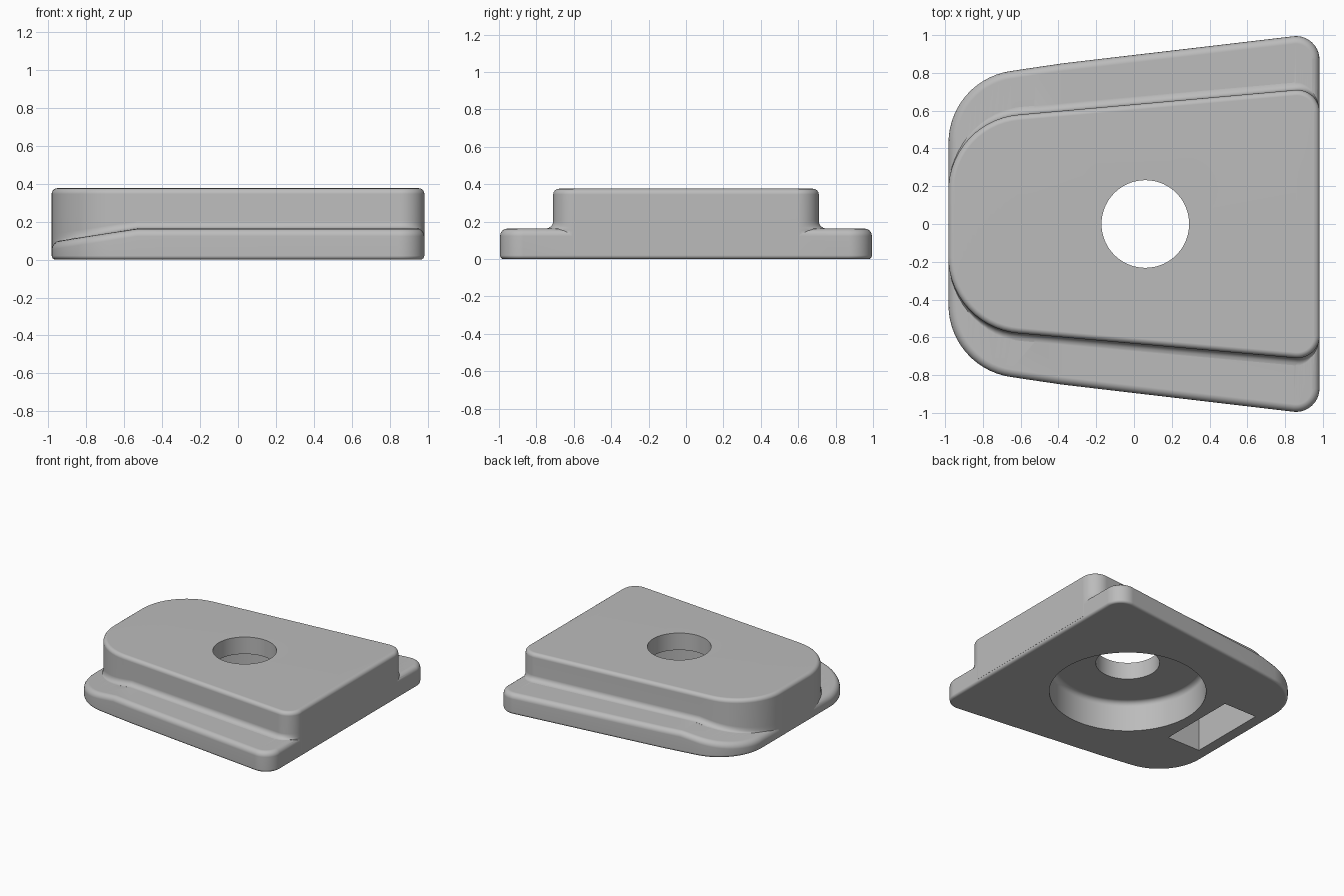
import bpy
import bmesh
import math
from mathutils import Vector

default = bpy.data.objects.get("Cube")
if default:
    bpy.data.objects.remove(default)

grey = bpy.data.materials.new("light_grey")
grey.use_nodes = True
grey.diffuse_color = (0.5, 0.5, 0.5, 1)
grey.node_tree.nodes["Principled BSDF"].inputs["Base Color"].default_value = (0.5, 0.5, 0.5, 1)

END = 0.982
STEPS = 4


def flange_top(x):
    return 0.163 - 0.155 * max(0, -0.53 - x)


def half_outline(corners):
    """Half plan from (x, y, tangent length); a zero length is a plain point."""
    pts = [Vector(c[:2]) for c in corners]
    path = [Vector((pts[0].x, 0))] + pts + [Vector((pts[-1].x, 0))]
    out = []
    for i, c in enumerate(corners):
        p = path[i + 1]
        if c[2] == 0:
            out.append(p)
            continue
        da, db = (path[i] - p).normalized(), (path[i + 2] - p).normalized()
        a, b = p + da * c[2], p + db * c[2]
        w = math.sin(da.angle(db) / 2)
        for k in range(15):
            t = k / 14
            u, v, s = (1 - t) ** 2, 2 * t * (1 - t) * w, t * t
            out.append((a * u + p * v + b * s) / (u + v + s))
    return out


def plan_normals(half):
    result = []
    for i in range(len(half)):
        if i in (0, len(half) - 1):
            result.append(Vector((-1 if i == 0 else 1, 0)))
        else:
            t = (half[i + 1] - half[i - 1]).normalized()
            result.append(Vector((-t.y, t.x)))
    return result


def make_object(name, bm):
    bmesh.ops.recalc_face_normals(bm, faces=bm.faces)
    mesh = bpy.data.meshes.new(name)
    bm.to_mesh(mesh)
    bm.free()
    mesh.materials.append(grey)
    obj = bpy.data.objects.new(name, mesh)
    bpy.context.collection.objects.link(obj)
    return obj


def loft(name, half, levels):
    """Stack symmetric rings; each level is (inset, sideways flare, height rule)."""
    bm = bmesh.new()
    normals = plan_normals(half)
    rings = []
    for inset, flare, height in levels:
        side = []
        for p, n in zip(half, normals):
            q = p - n * inset
            side.append((q.x, q.y + flare * n.y * abs(n.y), height(q.x)))
        ring = side + [(x, -y, z) for x, y, z in reversed(side)]
        rings.append([bm.verts.new(v) for v in ring])
    n = len(rings[0])
    for a, b in zip(rings, rings[1:]):
        for i in range(n):
            j = (i + 1) % n
            bm.faces.new((a[i], a[j], b[j], b[i]))
    # Caps in strips across the width, so the top can slope
    for ring in (rings[0], rings[-1]):
        for i in range(n // 2 - 1):
            bm.faces.new((ring[i], ring[i + 1], ring[n - 2 - i], ring[n - 1 - i]))
    return make_object(name, bm)


def quarter(r):
    for k in range(STEPS + 1):
        a = math.pi / 2 * k / STEPS
        yield r * (1 - math.sin(a)), r * (1 - math.cos(a))


# Flange with a sloping nose and rounded rims
flange_half = half_outline([(-END, 0.76, 0.33), (-0.53, 0.828, 0),
                            (-0.38, 0.85, 0), (END, 1.01, 0.14)])
levels = [(d, 0, lambda x, z=z: z) for d, z in quarter(0.02)]
levels += [(d, 0, lambda x, z=z: flange_top(x) - z) for d, z in reversed(list(quarter(0.04)))]
flange = loft("flange", flange_half, levels)

# Raised body with a fillet at its foot and a rounded top rim
body_half = half_outline([(-END - 0.001, 0.545, 0.37), (-0.53, 0.586, 0),
                          (END + 0.001, 0.721, 0.13)])
foot = 0.04
levels = [(0, 0, lambda x: 0.025), (0, foot, lambda x: flange_top(x) - 0.01)]
levels += [(0, d, lambda x, z=z: flange_top(x) + z) for d, z in quarter(foot)]
levels += [(d, 0, lambda x, z=z: 0.376 - z) for d, z in reversed(list(quarter(0.03)))]
body = loft("raised_body", body_half, levels)

# Stepped bore cutter: wide recess below, narrow hole above
profile = [(0, -0.1), (0.57, -0.1), (0.57, 0.2)]
for k in range(1, 6):
    a = math.pi / 2 * k / 5
    profile.append((0.53 + 0.04 * math.cos(a), 0.2 + 0.04 * math.sin(a)))
profile += [(0.232, 0.24), (0.232, 0.5), (0, 0.5)]
bm = bmesh.new()
verts = [bm.verts.new((r + 0.06, 0, z)) for r, z in profile]
edges = [bm.edges.new(pair) for pair in zip(verts, verts[1:])]
bmesh.ops.spin(bm, geom=verts + edges, cent=(0.06, 0, 0), axis=(0, 0, 1),
               angle=math.tau, steps=72, use_duplicate=False)
bmesh.ops.remove_doubles(bm, verts=bm.verts, dist=0.0001)
bore = make_object("bore_cutter", bm)

# Rectangular pocket cutter under the nose
bm = bmesh.new()
bmesh.ops.create_cube(bm, size=1)
bmesh.ops.scale(bm, vec=(0.29, 0.64, 0.56), verts=bm.verts)
bmesh.ops.translate(bm, vec=(-0.74, 0, 0), verts=bm.verts)
pocket = make_object("pocket_cutter", bm)

# Join the solids, cut the recesses, then shade
bpy.ops.object.select_all(action="DESELECT")
bpy.context.view_layer.objects.active = body
body.select_set(True)
for tool, operation in ((flange, "UNION"), (bore, "DIFFERENCE"), (pocket, "DIFFERENCE")):
    tool.hide_render = True
    mod = body.modifiers.new(operation.lower(), "BOOLEAN")
    mod.operation = operation
    mod.solver = "EXACT"
    mod.object = tool
    bpy.ops.object.modifier_apply(modifier=mod.name)
    bpy.data.objects.remove(tool)
body.name = "flanged_plate"
bpy.ops.object.shade_smooth_by_angle(angle=math.radians(35))
weighted = body.modifiers.new("weighted_normals", "WEIGHTED_NORMAL")
weighted.keep_sharp = True
